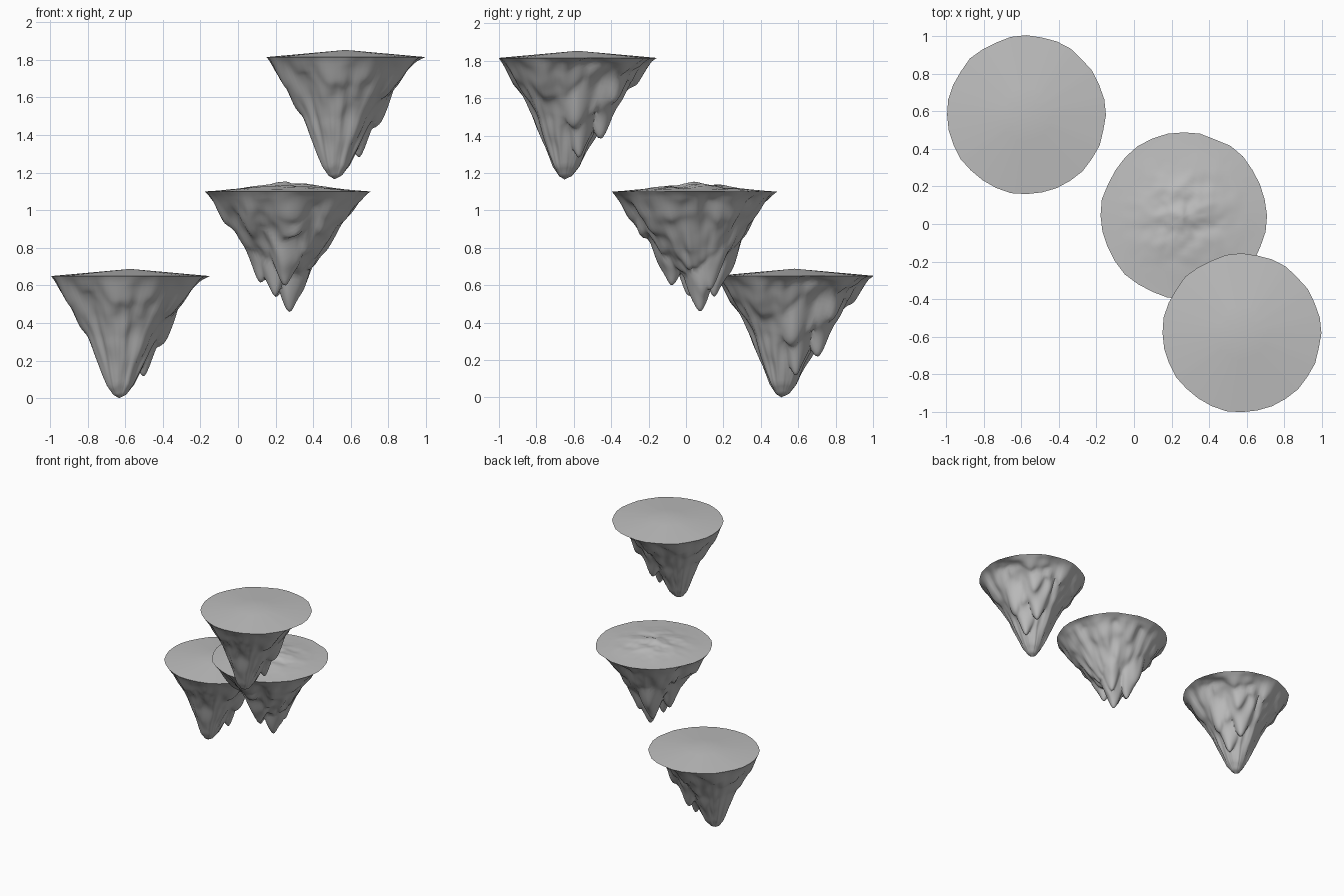
import bpy, bmesh, math
from mathutils import Vector, noise

if "Cube" in bpy.data.objects:
    bpy.data.objects.remove(bpy.data.objects["Cube"])

SEG, RINGS = 96, 48

stone = bpy.data.materials.new("grey stone")
stone.diffuse_color = (0.52, 0.52, 0.52, 1)
stone.use_nodes = True
stone.node_tree.nodes["Principled BSDF"].inputs["Base Color"].default_value = stone.diffuse_color


def interp(table, s):
    """Piecewise linear lookup in a list of (s, value) pairs."""
    for (a, va), (b, vb) in zip(table, table[1:]):
        if s <= b:
            return va + (vb - va) * (s - a) / (b - a)
    return table[-1][1]


def rim_point(radius, j, seed):
    """Uneven rim with straight runs between every third point."""
    def corner(i):
        a = math.tau * i * 3 / SEG
        d = Vector((math.cos(a), math.sin(a)))
        return d * radius * (1.003 + 0.02 * noise.noise(Vector((d.x * 4, d.y * 4, seed))))
    return corner(j // 3).lerp(corner(j // 3 + 1), (j % 3) / 3)


def surface(name, radius, hub, rings, height, seed, flip):
    """Polar sheet from a hub out to the rim; height(s, point, angle) gives z."""
    bm = bmesh.new()
    hub = Vector(hub)
    centre = bm.verts.new((hub.x, hub.y, height(0, hub, 0)))
    loops = []
    for i in range(1, rings + 1):
        s = i / rings
        loop = []
        for j in range(SEG):
            p = hub.lerp(rim_point(radius, j, seed), s)
            loop.append(bm.verts.new((p.x, p.y, height(s, p, math.tau * j / SEG))))
        loops.append(loop)
    for j in range(SEG):
        k = (j + 1) % SEG
        bm.faces.new((centre, loops[0][j], loops[0][k]))
        for inner, outer in zip(loops, loops[1:]):
            bm.faces.new((inner[j], outer[j], outer[k], inner[k]))
    if flip:
        bmesh.ops.reverse_faces(bm, faces=bm.faces[:])
    mesh = bpy.data.meshes.new(name)
    bm.to_mesh(mesh)
    bm.free()
    mesh.materials.append(stone)
    return mesh


def rock(name, radius, hub, profile, spikes, seed, slim):
    """Hanging underside: fluted funnel with extra downward spikes.
    slim narrows the back right side of the funnel."""
    def height(s, p, a):
        fade = min(1, s * 4) * min(1, (1 - s) * 5)
        d = Vector((math.cos(a), math.sin(a), 0))
        flute = noise.noise(d * 2.2 + Vector((0, 0, seed + s)))
        flute += 0.6 * noise.noise(d * 5 + Vector((0, 0, seed + 3 * s)))
        flute = 0.14 * flute + slim * math.cos(a - math.pi / 4)
        depth = interp(profile, min(1, s * (1 + flute * fade)))
        for x, y, z, steep in spikes:
            dist = (p - Vector((x, y))).length
            dist *= 1 + 0.3 * noise.noise(Vector((p.x * 12, p.y * 12, seed)))
            spike = z - steep * (math.sqrt(dist * dist + 0.0006) - 0.0245)
            depth = max(depth, spike)
        rough = noise.noise(Vector((p.x * 16, p.y * 16, seed + 3)))
        depth += 0.025 * rough * fade
        return 0.0 if s == 1 else -max(depth, 0)
    return surface(name, radius, hub, RINGS, height, seed, True)


def place(name, mesh, loc):
    ob = bpy.data.objects.new(name, mesh)
    bpy.context.collection.objects.link(ob)
    ob.location = loc
    bpy.ops.object.select_all(action='DESELECT')
    ob.select_set(True)
    bpy.context.view_layer.objects.active = ob
    bpy.ops.object.shade_smooth_by_angle(angle=math.radians(50))


# Outer islands: one long off-centre point with shorter ones behind it
outer_rock = rock(
    "outer_rock", 0.42, (-0.06, -0.07),
    [(0, 0.65), (0.08, 0.635), (0.17, 0.58), (0.28, 0.47), (0.44, 0.325),
     (0.6, 0.22), (0.75, 0.135), (0.88, 0.06), (0.95, 0.022), (1, 0)],
    [(0.07, 0.01, 0.53, 3.0), (0.05, 0.12, 0.42, 2.3),
     (0.14, -0.01, 0.39, 2.3)], 1.7, 0.07)
outer_top = surface("outer_top", 0.42, (0, 0), 3,
                    lambda s, p, a: 0.038 * (1 - s), 1.7, False)

# Middle island: cluster of several points under a bumpy top
middle_rock = rock(
    "middle_rock", 0.44, (0.01, 0.03),
    [(0, 0.48), (0.15, 0.45), (0.3, 0.39), (0.45, 0.31), (0.6, 0.215),
     (0.75, 0.13), (0.88, 0.055), (0.95, 0.02), (1, 0)],
    [(0.01, 0.03, 0.64, 2.8), (-0.06, 0.11, 0.56, 2.7),
     (-0.14, 0.0, 0.48, 2.4), (-0.01, -0.12, 0.49, 2.3),
     (0.07, 0.08, 0.52, 2.8), (-0.07, -0.03, 0.56, 3.2),
     (0.11, -0.03, 0.42, 2.3)], 5.2, 0.06)


def bumpy(s, p, a):
    """Low mound with lumps and a shallow groove."""
    n = noise.noise(Vector((p.x * 9, p.y * 9, 2.0)))
    n += 0.5 * noise.noise(Vector((p.x * 20, p.y * 20, 7.0)))
    groove = 0.012 * math.exp(-((p.y + 0.07) / 0.04) ** 2 - (p.x / 0.2) ** 2)
    f = 1 - s
    mound = 0.19 * f * math.sqrt(min(0.075, 0.02 + 0.055 * f))
    return mound + (0.016 * n - groove) * min(1, f * 1.6) * f


middle_top = surface("middle_top", 0.44, (0, 0), 24, bumpy, 5.2, False)

# Three islands stepping upward
for label, loc, under, top in (
        ("low_island", (-0.573, 0.58, 0.65), outer_rock, outer_top),
        ("middle_island", (0.265, 0.045, 1.10), middle_rock, middle_top),
        ("high_island", (0.573, -0.58, 1.815), outer_rock, outer_top)):
    place(label + "_rock", under, loc)
    place(label + "_top", top, loc)
